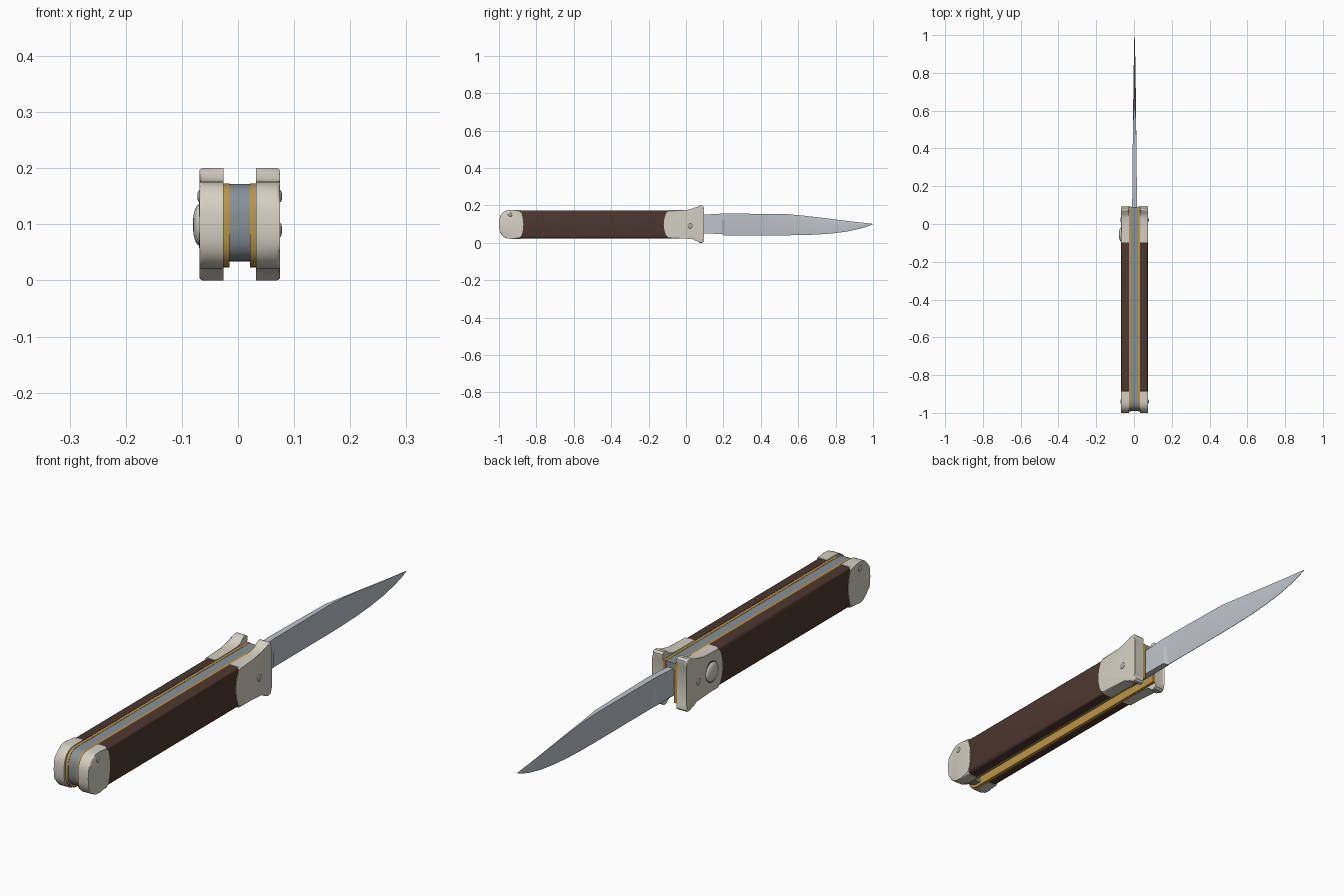
import bpy, bmesh, math
from mathutils import Matrix

if "Cube" in bpy.data.objects:
    bpy.data.objects.remove(bpy.data.objects["Cube"])

CX = 0.003  # middle plane of the knife


def material(name, rgb):
    m = bpy.data.materials.new(name)
    m.diffuse_color = (*rgb, 1)
    m.use_nodes = True
    m.node_tree.nodes["Principled BSDF"].inputs["Base Color"].default_value = m.diffuse_color
    return m


WOOD = material("dark brown wood", (0.072, 0.039, 0.028))
NICKEL = material("warm nickel", (0.66, 0.63, 0.54))
BRASS = material("brass", (0.50, 0.30, 0.06))
SPRING = material("grey steel", (0.24, 0.28, 0.32))
BLADE = material("bright steel", (0.52, 0.56, 0.61))
PIN = material("pin metal", (0.40, 0.39, 0.36))
DARK = material("dark gap", (0.06, 0.06, 0.055))


def finish(name, bm, mat, angle=35):
    bmesh.ops.recalc_face_normals(bm, faces=bm.faces)
    me = bpy.data.meshes.new(name)
    bm.to_mesh(me)
    bm.free()
    me.shade_smooth()
    me.set_sharp_from_angle(angle=math.radians(angle))
    me.materials.append(mat)
    ob = bpy.data.objects.new(name, me)
    bpy.context.collection.objects.link(ob)
    return ob


def plate(name, profile, x0, x1, mat, side=1, bevel=0.0):
    """Side profile (y, z) extruded from x0 to x1 off the middle plane; the outer rim is rounded."""
    bm = bmesh.new()
    inner = [bm.verts.new((CX + side * x0, y, z)) for y, z in profile]
    outer = [bm.verts.new((CX + side * x1, y, z)) for y, z in profile]
    n = len(profile)
    bm.faces.new(inner)
    bm.faces.new(outer)
    for i in range(n):
        j = (i + 1) % n
        bm.faces.new((inner[i], inner[j], outer[j], outer[i]))
    if bevel:
        rim = [bm.edges.get((outer[i], outer[(i + 1) % n])) for i in range(n)]
        bmesh.ops.bevel(bm, geom=rim, offset=bevel, segments=3, profile=0.5,
                        affect='EDGES', clamp_overlap=True)
    return finish(name, bm, mat)


def round_butt(y_back, y_centre, z0, z1, n=20, power=2.6):
    """Rounded butt outline, from the top corner around to the bottom corner."""
    zc, h, a = (z0 + z1) / 2, (z1 - z0) / 2, y_centre - y_back
    pts = []
    for i in range(n + 1):
        t = math.pi * i / n
        s, c = math.sin(t), math.cos(t)
        pts.append((y_centre - a * max(s, 0) ** (2 / power),
                    zc + math.copysign(h * abs(c) ** (2 / power), c)))
    return pts


def arc(y_edge, bulge, z0, z1, n=10):
    """Shallow bowed seam from z0 to z1."""
    return [(y_edge + bulge * (1 - (2 * i / n - 1) ** 2), z0 + (z1 - z0) * i / n)
            for i in range(n + 1)]


def dome(name, x, y, z, r, height, mat, side):
    bm = bmesh.new()
    bmesh.ops.create_uvsphere(bm, u_segments=24, v_segments=12, radius=1)
    m = (Matrix.Translation((CX + side * x, y, z))
         @ Matrix.Diagonal((height, r, r, 1)) @ Matrix.Rotation(math.pi / 2, 4, 'Y'))
    bmesh.ops.transform(bm, matrix=m, verts=bm.verts)
    return finish(name, bm, mat)


# Handle outlines in (y, z)
butt_cap = round_butt(-1.0, -0.93, 0.021, 0.176) + arc(-0.886, 0.016, 0.021, 0.176)
guard_top = [(0.0, 0.175), (0.035, 0.177), (0.052, 0.183), (0.064, 0.193), (0.073, 0.2),
             (0.086, 0.2), (0.094, 0.193), (0.095, 0.184), (0.09, 0.17)]
guard = (guard_top + [(y, 0.2 - z if z > 0.18 else 0.197 - z) for y, z in reversed(guard_top)]
         + arc(-0.097, -0.022, 0.022, 0.175))
liner = round_butt(-0.992, -0.93, 0.023, 0.173) + [(0.092, 0.023), (0.092, 0.173)]
wood = [(-0.9, 0.024), (-0.085, 0.024), (-0.085, 0.174), (-0.9, 0.174)]

for side, label in ((1, "right"), (-1, "left")):
    plate(label + "_wood_scale", wood, 0.029, 0.0705, WOOD, side, 0.013)
    plate(label + "_butt_bolster", butt_cap, 0.029, 0.072, NICKEL, side, 0.007)
    plate(label + "_guard_bolster", guard, 0.029, 0.072, NICKEL, side, 0.006)
    plate(label + "_liner", liner, 0.018, 0.029, BRASS, side)
    dome(label + "_butt_pin", 0.0715, -0.94, 0.15, 0.011, 0.004, PIN, side)
    dome(label + "_guard_pin", 0.0715, 0.022, 0.09, 0.013, 0.004, PIN, side)

# Back spring: a bar along the top that turns down inside the butt
spring = round_butt(-0.99, -0.93, 0.034, 0.172) + [
    (-0.92, 0.034), (-0.92, 0.145), (0.09, 0.145), (0.09, 0.172)]
plate("back_spring", spring, -0.018, 0.018, SPRING)

# Release button in a dark seat on the left side
seat = [(-0.055 + 0.036 * math.cos(t * math.tau / 32), 0.099 + 0.041 * math.sin(t * math.tau / 32))
        for t in range(32)]
plate("button_seat", seat, 0.0715, 0.0728, DARK, -1)
dome("release_button", 0.0715, -0.055, 0.099, 0.037, 0.012, NICKEL, -1)

# Blade: y, spine z, edge z, half width at spine, middle and edge
stations = [
    (-0.03, 0.143, 0.050, 0.013, 0.013, 0.013),
    (0.19, 0.156, 0.048, 0.012, 0.012, 0.012),
    (0.205, 0.156, 0.040, 0.012, 0.011, 0.001),
    (0.40, 0.155, 0.040, 0.010, 0.0095, 0.0008),
    (0.53, 0.154, 0.040, 0.008, 0.0085, 0.0008),
    (0.62, 0.146, 0.041, 0.003, 0.0075, 0.0008),
    (0.70, 0.137, 0.044, 0.002, 0.0065, 0.0008),
    (0.78, 0.127, 0.050, 0.0015, 0.0055, 0.0008),
    (0.86, 0.117, 0.060, 0.001, 0.004, 0.0008),
    (0.93, 0.109, 0.075, 0.0008, 0.003, 0.0006),
    (0.97, 0.105, 0.087, 0.0006, 0.002, 0.0005),
    (1.00, 0.101, 0.099, 0.0003, 0.0005, 0.0003),
]
bm = bmesh.new()
rings = []
for y, top, low, a, b, c in stations:
    mid = low + (top - low) * 0.68
    rings.append([bm.verts.new((CX + x, y, z)) for x, z in
                  ((a, top), (b, mid), (c, low), (-c, low), (-b, mid), (-a, top))])
for r, s in zip(rings, rings[1:]):
    for i in range(6):
        j = (i + 1) % 6
        bm.faces.new((r[i], r[j], s[j], s[i]))
bm.faces.new(rings[0])
bm.faces.new(rings[-1])
finish("blade", bm, BLADE, 15)
